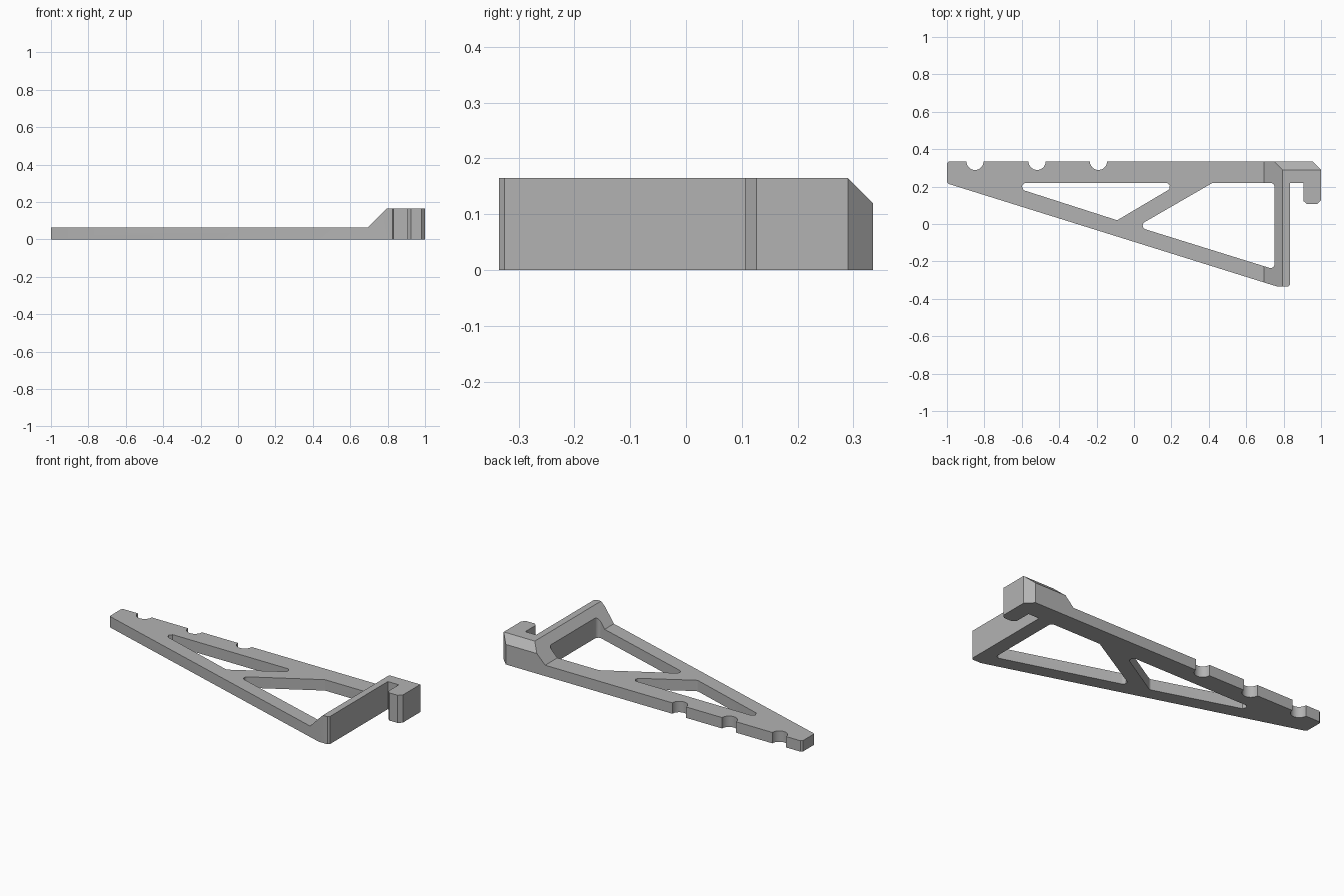
import bpy, bmesh, math
from mathutils import Vector

cube = bpy.data.objects.get("Cube")
if cube:
    bpy.data.objects.remove(cube, do_unlink=True)

HEIGHT, PLATE, BACK = 0.165, 0.065, 0.335

grey = bpy.data.materials.new("plain_grey")
grey.use_nodes = True
grey.diffuse_color = (0.45, 0.45, 0.45, 1)
grey.node_tree.nodes["Principled BSDF"].inputs["Base Color"].default_value = grey.diffuse_color


def rounded(corners, radius, steps=6):
    """Replace each corner of a closed polygon by an arc."""
    pts = [Vector(c) for c in corners]
    out = []
    for i, p in enumerate(pts):
        a = (pts[i - 1] - p).normalized()
        b = (pts[(i + 1) % len(pts)] - p).normalized()
        half = a.angle(b) / 2
        if half > 1.3:                       # almost straight corner
            out.append(p)
            continue
        centre = p + (a + b).normalized() * radius / math.sin(half)
        start = p + a * radius / math.tan(half) - centre
        end = p + b * radius / math.tan(half) - centre
        for k in range(steps + 1):
            mid = start.lerp(end, k / steps)
            out.append(centre + mid.normalized() * radius)
    return out


def prism(name, points, low, high, axis="z"):
    """Extrude a 2D profile along z (profile x,y), y (x,z) or x (y,z)."""
    place = {"z": lambda u, v, w: (u, v, w),
             "y": lambda u, v, w: (u, w, v),
             "x": lambda u, v, w: (w, u, v)}[axis]
    bm = bmesh.new()
    face = bm.faces.new([bm.verts.new(place(u, v, low)) for u, v in points])
    moved = bmesh.ops.extrude_face_region(bm, geom=[face])["geom"]
    bmesh.ops.translate(bm, vec=place(0, 0, high - low),
                        verts=[g for g in moved if isinstance(g, bmesh.types.BMVert)])
    bmesh.ops.recalc_face_normals(bm, faces=bm.faces)
    mesh = bpy.data.meshes.new(name)
    bm.to_mesh(mesh)
    bm.free()
    mesh.materials.append(grey)
    obj = bpy.data.objects.new(name, mesh)
    bpy.context.collection.objects.link(obj)
    return obj


# Bracket outline with the hook at its right end
outline = [(-0.99, BACK), (-1, 0.325), (-1, 0.222), (-0.99, 0.214),
           (0.745, -0.328), (0.77, -BACK), (0.825, -BACK), (0.835, -0.325),
           (0.835, 0.22), (0.907, 0.22), (0.907, 0.122), (0.925, 0.106),
           (0.98, 0.106), (1, 0.126), (1, 0.29), (0.955, BACK)]
bracket = prism("shelf_bracket", outline, 0, HEIGHT)

# Two truss openings
cutters = [
    prism("rear_opening", rounded([(-0.713, 0.22), (-0.09, 0.02), (0.248, 0.22)], 0.021),
          -0.1, 0.3),
    prism("front_opening", rounded([(0.015, -0.014), (0.751, -0.243), (0.751, 0.22),
                                    (0.42, 0.22)], 0.021), -0.1, 0.3)]

# Three round notches in the back edge
for x in (-0.85, -0.518, -0.19):
    circle = [(x + 0.046 * math.cos(t * math.tau / 32), BACK + 0.046 * math.sin(t * math.tau / 32))
              for t in range(32)]
    cutters.append(prism("notch", circle, -0.1, 0.3))

# Thin arm with a ramp up to the tall end
cutters.append(prism("arm_clearance", [(-1.2, PLATE), (0.695, PLATE), (0.895, PLATE + 0.2),
                                       (-1.2, PLATE + 0.2)], -0.6, 0.6, "y"))
# Bevel along the top back edge
cutters.append(prism("back_bevel", [(BACK - 0.145, HEIGHT + 0.1), (BACK + 0.1, HEIGHT - 0.145),
                                    (BACK + 0.1, HEIGHT + 0.1)], -1.2, 1.2, "x"))

for cutter in cutters:
    mod = bracket.modifiers.new(cutter.name, "BOOLEAN")
    mod.operation, mod.solver, mod.object = "DIFFERENCE", "EXACT", cutter
    cutter.hide_render = True

# Apply the cuts and drop the cutters
graph = bpy.context.evaluated_depsgraph_get()
result = bpy.data.meshes.new_from_object(bracket.evaluated_get(graph))
bracket.modifiers.clear()
bracket.data = result
for cutter in cutters:
    bpy.data.objects.remove(cutter, do_unlink=True)

bpy.ops.object.select_all(action="DESELECT")
bracket.select_set(True)
bpy.context.view_layer.objects.active = bracket
bpy.ops.object.shade_smooth_by_angle(angle=math.radians(25))
